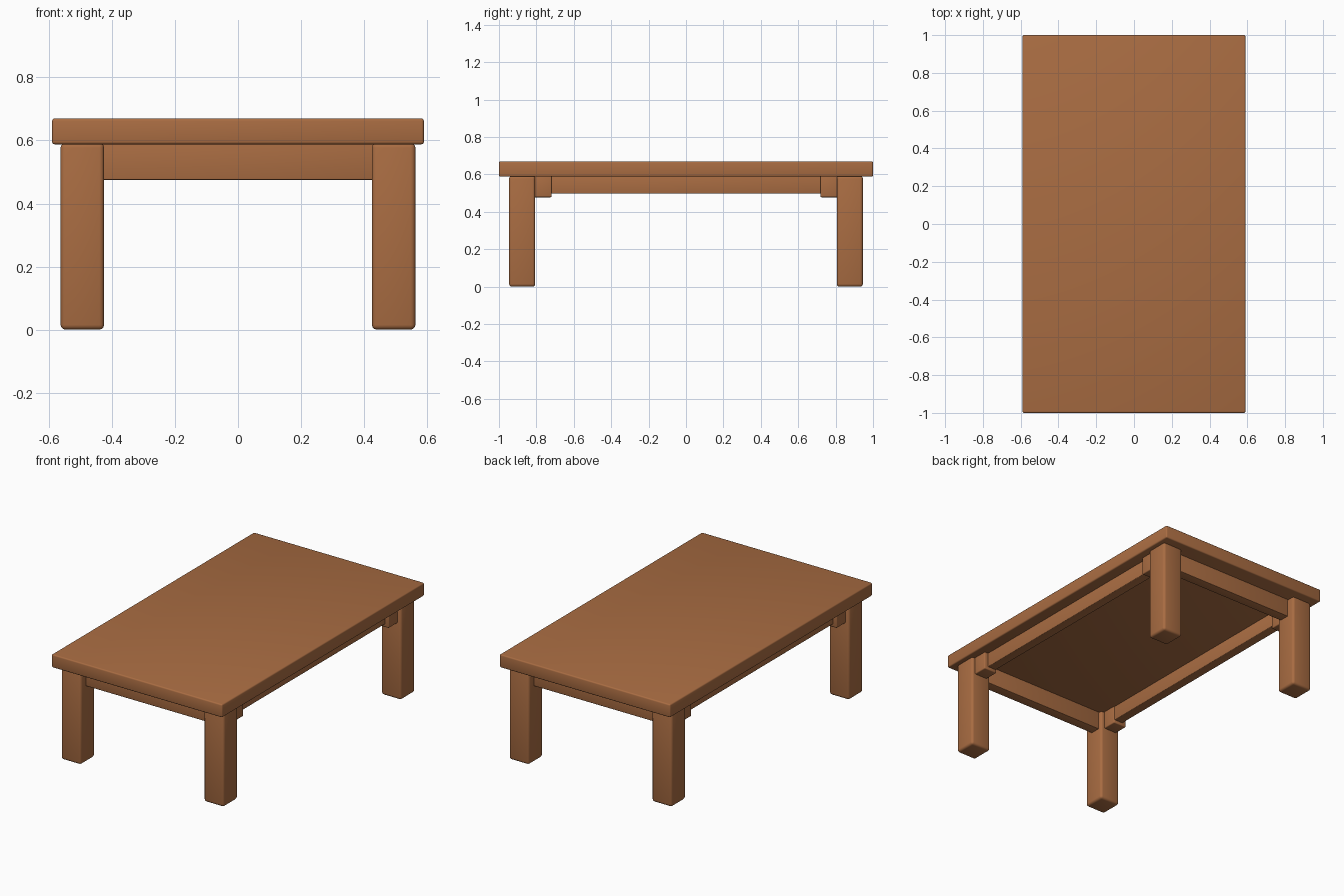
import bpy

cube = bpy.data.objects.get("Cube")
if cube:
    bpy.data.objects.remove(cube, do_unlink=True)

# One warm brown wood for the whole table
wood = bpy.data.materials.new("warm_brown_wood")
wood.use_nodes = True
color = (0.40, 0.152, 0.055, 1.0)
wood.diffuse_color = color
bsdf = wood.node_tree.nodes["Principled BSDF"]
bsdf.inputs["Base Color"].default_value = color
bsdf.inputs["Roughness"].default_value = 0.7


def beam(name, low, high, bevel):
    """Rounded box spanning two opposite corners."""
    center = [(a + b) / 2 for a, b in zip(low, high)]
    bpy.ops.mesh.primitive_cube_add(size=1, location=center)
    obj = bpy.context.object
    obj.name = name
    obj.scale = [b - a for a, b in zip(low, high)]
    bpy.ops.object.transform_apply(location=False, rotation=False, scale=True)
    obj.data.materials.append(wood)
    mod = obj.modifiers.new("soft_edges", 'BEVEL')
    mod.width = bevel
    mod.segments = 3
    bpy.ops.object.modifier_apply(modifier=mod.name)
    bpy.ops.object.shade_smooth_by_angle()
    return obj


def mirrored(name, low, high, bevel, sx, sy):
    """Place a beam defined in the +x +y quarter into another quarter."""
    xs = sorted((low[0] * sx, high[0] * sx))
    ys = sorted((low[1] * sy, high[1] * sy))
    return beam(name, (xs[0], ys[0], low[2]), (xs[1], ys[1], high[2]), bevel)


# Tabletop slab
beam("tabletop", (-0.59, -1.0, 0.588), (0.59, 1.0, 0.67), 0.008)

# Legs with a bracket block on the inner face of each
for sx, side in ((1, "left"), (-1, "right")):
    for sy, end in ((-1, "front"), (1, "back")):
        mirrored(f"{end}_{side}_leg", (0.425, 0.806, 0.0), (0.563, 0.946, 0.592),
                 0.015, sx, sy)
        mirrored(f"{end}_{side}_bracket", (0.45, 0.718, 0.478), (0.54, 0.812, 0.592),
                 0.006, sx, sy)

# Long side rails between the brackets
for sx, side in ((1, "left"), (-1, "right")):
    mirrored(f"{side}_rail", (0.455, -0.725, 0.498), (0.515, 0.725, 0.592), 0.004, sx, 1)

# End aprons between the legs
for sy, end in ((-1, "front"), (1, "back")):
    mirrored(f"{end}_apron", (-0.432, 0.83, 0.475), (0.432, 0.895, 0.592), 0.004, 1, sy)
